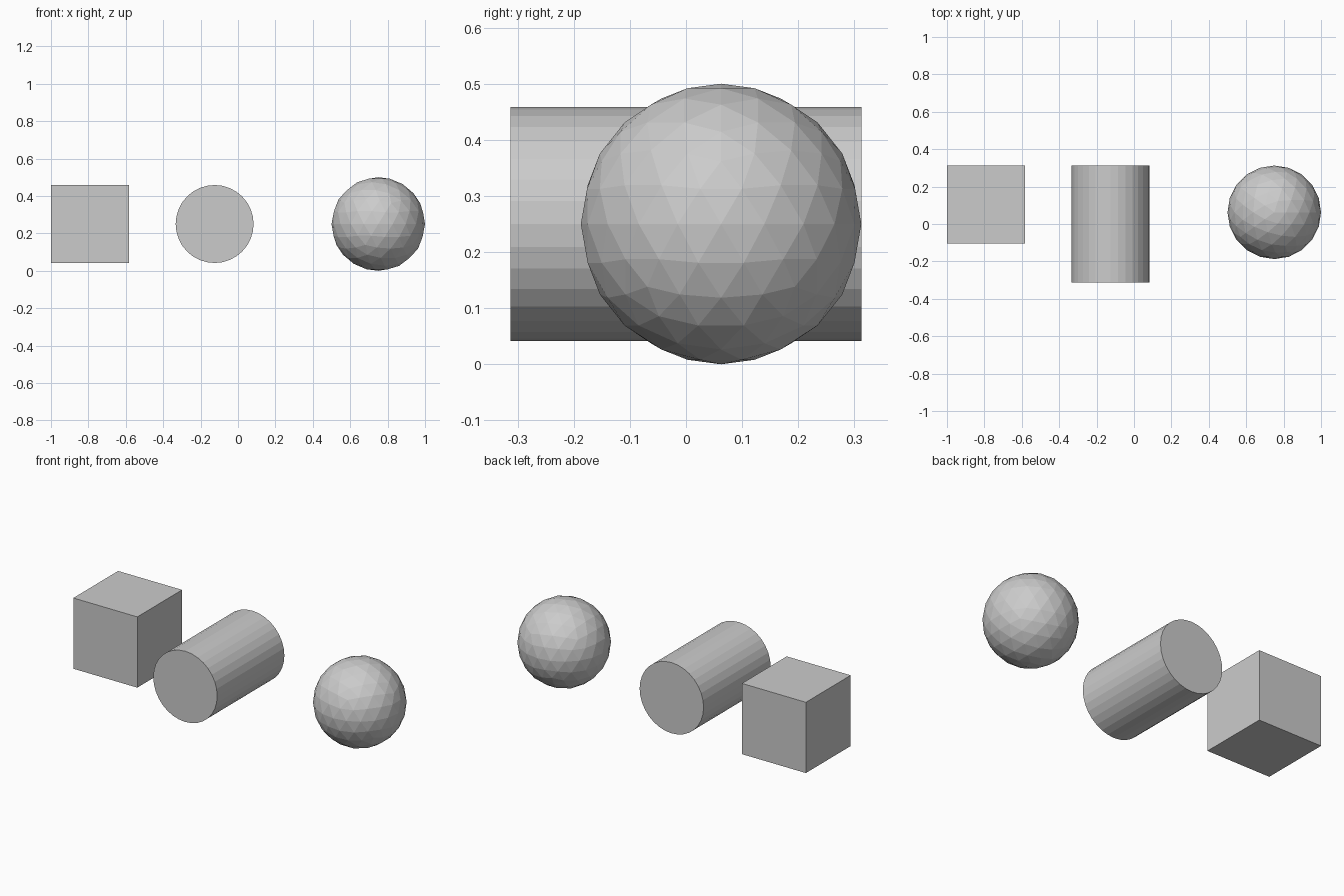
import bpy
import math

if "Cube" in bpy.data.objects:
    bpy.data.objects.remove(bpy.data.objects["Cube"])

R = 0.20833  # half size of the cube and radius of the cylinder

grey = bpy.data.materials.new("light_grey")
grey.diffuse_color = (0.6, 0.6, 0.6, 1.0)
grey.use_nodes = True
grey.node_tree.nodes["Principled BSDF"].inputs["Base Color"].default_value = grey.diffuse_color


def finish(name):
    """Name the active object and give it the shared colour, flat shaded."""
    obj = bpy.context.object
    obj.name = name
    obj.data.materials.append(grey)
    bpy.ops.object.shade_flat()


# Cube on the left, flush with the back
bpy.ops.mesh.primitive_cube_add(size=2 * R, location=(-1 + R, 0.3125 - R, 0.25))
finish("cube")

# 32-sided cylinder lying front to back
bpy.ops.mesh.primitive_cylinder_add(vertices=32, radius=R, depth=0.625,
                                    location=(-0.125, 0, 0.25),
                                    rotation=(math.pi / 2, 0, 0))
finish("cylinder")

# Faceted ball on the right
bpy.ops.mesh.primitive_ico_sphere_add(subdivisions=3, radius=0.25,
                                      location=(0.75, 0.0625, 0.25))
finish("ball")
